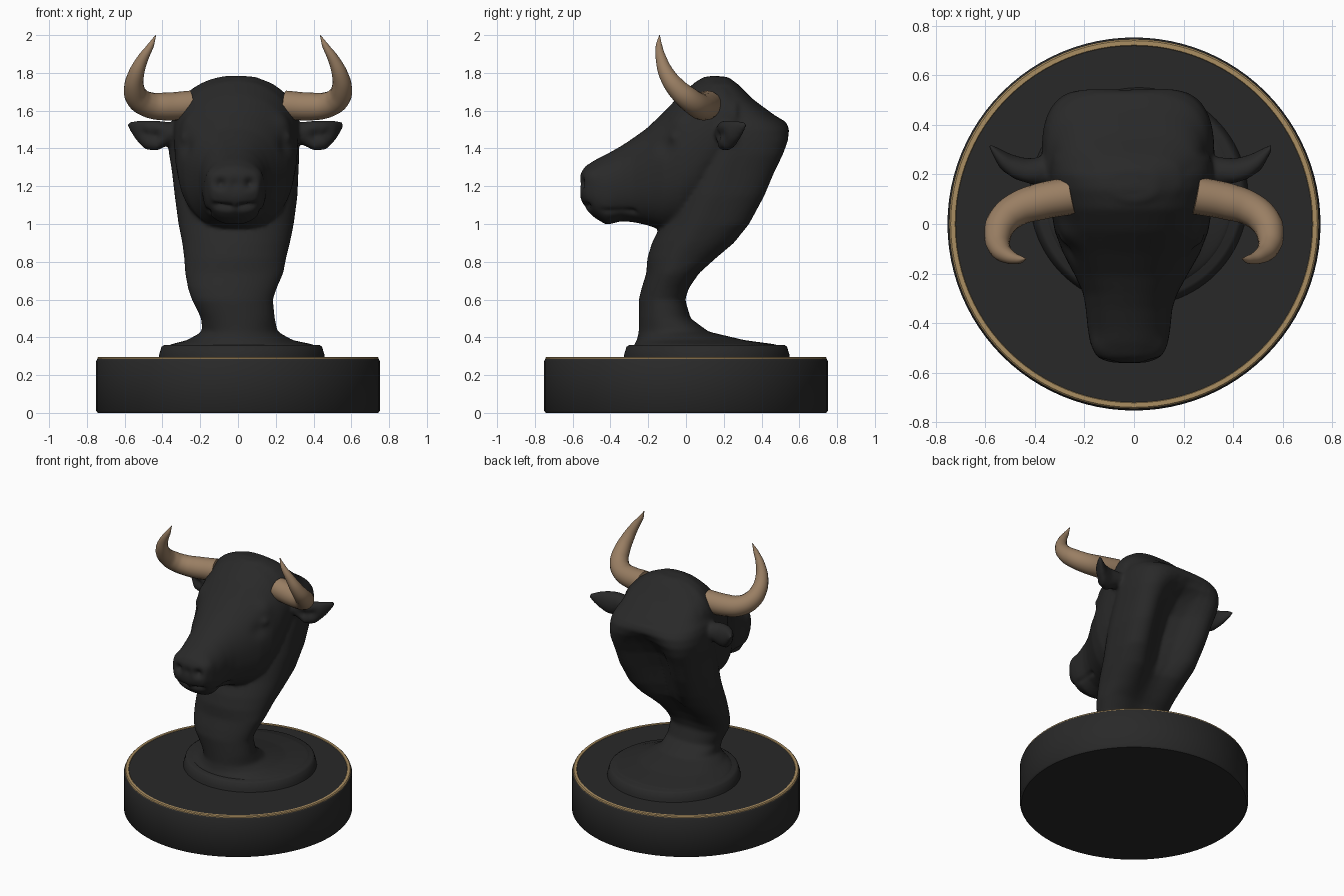
import bpy, bmesh, math
from mathutils import Vector

scene = bpy.context.scene
cube = bpy.data.objects.get("Cube")
if cube:
    bpy.data.objects.remove(cube, do_unlink=True)


def material(name, rgb):
    m = bpy.data.materials.new(name)
    m.use_nodes = True
    m.diffuse_color = (*rgb, 1)
    m.node_tree.nodes["Principled BSDF"].inputs["Base Color"].default_value = (*rgb, 1)
    return m


black = material("matte black", (0.022, 0.022, 0.022))
horn_brown = material("horn brown", (0.32, 0.21, 0.125))
gold = material("antique gold", (0.40, 0.27, 0.12))


def add_object(name, data, mat):
    ob = bpy.data.objects.new(name, data)
    scene.collection.objects.link(ob)
    data.materials.clear()
    data.materials.append(mat)
    return ob


def smooth(ob, angle=40):
    bpy.ops.object.select_all(action='DESELECT')
    ob.select_set(True)
    bpy.context.view_layer.objects.active = ob
    bpy.ops.object.shade_smooth_by_angle(angle=math.radians(angle))


def skin(bm, rings):
    """Bridge a list of point rings and cap both ends."""
    loops = [[bm.verts.new(p) for p in r] for r in rings]
    n = len(loops[0])
    for a, b in zip(loops, loops[1:]):
        for i in range(n):
            j = (i + 1) % n
            bm.faces.new((a[i], a[j], b[j], b[i]))
    bm.faces.new(loops[0])
    bm.faces.new(loops[-1])


def oval(upper, lower, count=48):
    """Unit superellipse with its own squareness for each half."""
    pts = []
    for i in range(count):
        a = math.tau * i / count
        c, s = math.cos(a), math.sin(a)
        power = upper if s >= 0 else lower
        pts.append((math.copysign(abs(c) ** (2 / power), c),
                    math.copysign(abs(s) ** (2 / power), s)))
    return pts


def lathe(name, profile, mat, centre=(0, 0), count=96):
    bm = bmesh.new()
    skin(bm, [[(r * math.cos(math.tau * i / count), r * math.sin(math.tau * i / count), z)
               for i in range(count)] for r, z in profile])
    bmesh.ops.recalc_face_normals(bm, faces=bm.faces)
    me = bpy.data.meshes.new(name)
    bm.to_mesh(me)
    bm.free()
    ob = add_object(name, me, mat)
    ob.location = (*centre, 0)
    smooth(ob)


# Round base, gold trim and plinth
lathe("base", [(0.742, 0), (0.752, 0.012), (0.752, 0.272), (0.744, 0.286)], black)
lathe("base_top", [(0.722, 0.27), (0.722, 0.293)], black)
lathe("gold_trim", [(0.745, 0.28), (0.745, 0.29), (0.739, 0.296), (0.721, 0.296), (0.716, 0.289)], gold)
lathe("plinth", [(0.442, 0.28), (0.437, 0.31), (0.425, 0.35), (0.41, 0.36)], black, (0.02, 0.11))

bm = bmesh.new()

# Neck: height, front y, back y, middle x, half width, depth of the hollow at the back
NECK = [
    (0.335, -0.285, 0.51, 0.02, 0.405, 0), (0.362, -0.275, 0.48, 0.02, 0.38, 0),
    (0.385, -0.26, 0.31, 0.01, 0.28, 0), (0.43, -0.25, 0.12, 0.01, 0.20, 0),
    (0.50, -0.25, 0.025, 0, 0.195, 0), (0.60, -0.25, -0.005, -0.03, 0.215, 0.01),
    (0.66, -0.235, 0.015, -0.03, 0.235, 0.02), (0.74, -0.21, 0.07, -0.02, 0.26, 0.04),
    (0.82, -0.205, 0.16, -0.015, 0.27, 0.07), (0.90, -0.18, 0.255, -0.01, 0.285, 0.10),
    (1.00, -0.13, 0.335, -0.01, 0.305, 0.13), (1.15, -0.08, 0.415, -0.01, 0.325, 0.16),
    (1.28, -0.04, 0.47, -0.015, 0.335, 0.16), (1.37, 0.0, 0.515, -0.02, 0.345, 0.13),
    (1.44, 0.0, 0.54, -0.025, 0.348, 0.07), (1.50, 0.0, 0.548, -0.025, 0.342, 0.02),
    (1.54, 0.0, 0.53, -0.025, 0.328, 0), (1.575, 0.0, 0.47, -0.02, 0.31, 0),
    (1.66, 0.03, 0.355, -0.01, 0.28, 0), (1.74, 0.06, 0.275, 0, 0.19, 0),
    (1.78, 0.09, 0.22, 0, 0.09, 0)]
rings = []
for z, front, back, mid_x, w, hollow in NECK:
    mid, reach = (front + back) / 2, (back - front) / 2
    shape = [(c, reach * s - (hollow * math.exp(-(c / 0.5) ** 2) if s > 0 else 0))
             for c, s in oval(2.9 if z > 0.95 else 2.3, 2.0)]
    fit = reach / max(d for c, d in shape)
    rings.append([(mid_x + w * c, mid + (d * fit if d > 0 else d), z) for c, d in shape])
skin(bm, rings)

# Head: y, top z, bottom z, middle x, half width
HEAD = [
    (-0.56, 1.265, 1.14, -0.02, 0.09), (-0.535, 1.305, 1.08, -0.02, 0.13),
    (-0.48, 1.34, 1.03, -0.02, 0.157), (-0.42, 1.37, 0.995, -0.02, 0.167),
    (-0.34, 1.415, 1.015, -0.02, 0.175), (-0.28, 1.455, 1.01, -0.015, 0.19),
    (-0.21, 1.505, 0.995, -0.012, 0.225), (-0.12, 1.59, 0.965, -0.01, 0.275),
    (-0.03, 1.685, 0.97, -0.01, 0.31), (0.06, 1.76, 1.04, -0.01, 0.325),
    (0.14, 1.787, 1.16, -0.01, 0.33), (0.2, 1.78, 1.27, -0.01, 0.33),
    (0.27, 1.725, 1.4, -0.01, 0.32)]
skin(bm, [[(mid_x + w * c, y, (top + low) / 2 + (top - low) / 2 * s) for c, s in oval(2.2, 2.35)]
          for y, top, low, mid_x, w in HEAD])

# Ears: centre, half thickness, half height
EAR = [
    (0.27, 0.22, 1.48, 0.06, 0.04), (0.35, 0.21, 1.48, 0.06, 0.06),
    (0.42, 0.205, 1.467, 0.06, 0.082), (0.48, 0.225, 1.472, 0.055, 0.078),
    (0.525, 0.26, 1.495, 0.042, 0.055), (0.555, 0.295, 1.515, 0.024, 0.03),
    (0.572, 0.315, 1.525, 0.01, 0.012)]
for side in (1, -1):
    skin(bm, [[(side * x - 0.012, y + ry * c, z + rz * s) for c, s in oval(2, 2, 24)]
              for x, y, z, ry, rz in EAR])
bmesh.ops.recalc_face_normals(bm, faces=bm.faces)

# Fuse the parts into one smooth skin
rough = bpy.data.meshes.new("rough_bust")
bm.to_mesh(rough)
bm.free()
rough_ob = add_object("rough_bust", rough, black)
remesh = rough_ob.modifiers.new("fuse", 'REMESH')
remesh.mode = 'VOXEL'
remesh.voxel_size = 0.011
relax = rough_ob.modifiers.new("relax", 'SMOOTH')
relax.factor = 0.5
relax.iterations = 10
graph = bpy.context.evaluated_depsgraph_get()
bust_mesh = bpy.data.meshes.new_from_object(rough_ob.evaluated_get(graph))
bpy.data.objects.remove(rough_ob, do_unlink=True)
bust_mesh.name = "bust"

# Sculpted details: position, radius, push along the surface
DABS = [
    ((0.08, -0.55, 1.215), 0.028, -0.035),    # nostril
    ((0.12, -0.50, 1.26), 0.045, 0.012),      # nostril wing
    ((0.0, -0.56, 1.21), 0.025, -0.008),      # groove of the nose
    ((0.285, -0.07, 1.46), 0.028, 0.013),     # eye
    ((0.26, -0.11, 1.41), 0.05, -0.014),      # under the eye
    ((0.26, -0.05, 1.54), 0.06, 0.014),       # brow
    ((0.43, 0.14, 1.465), 0.045, -0.035),     # ear cup
    ((0.49, 0.175, 1.475), 0.035, -0.02)]     # ear cup tip
DABS += [((0.15, -0.46 + 0.02 * i, 1.06), 0.018, -0.012) for i in range(10)]
DABS += [((0.02 * i, -0.53, 1.09), 0.02, -0.016) for i in range(1, 7)]
bm = bmesh.new()
bm.from_mesh(bust_mesh)
bm.normal_update()
for v in bm.verts:
    mirrored = Vector((abs(v.co.x + 0.016), v.co.y, v.co.z))
    push = 0
    for spot, radius, amount in DABS:
        d = (mirrored - Vector(spot)).length / radius
        if d < 3:
            push += amount * math.exp(-d * d)
    v.co += v.normal * push
bm.to_mesh(bust_mesh)
bm.free()
bust = add_object("bust", bust_mesh, black)
smooth(bust, 70)

# Horns: centre and radius along the curve
HORN = [
    (0.25, 0.115, 1.63, 0.076), (0.38, 0.09, 1.622, 0.074), (0.47, 0.06, 1.63, 0.068),
    (0.53, 0.01, 1.665, 0.063), (0.55, -0.05, 1.72, 0.054), (0.54, -0.10, 1.79, 0.043),
    (0.507, -0.13, 1.87, 0.03), (0.462, -0.143, 1.945, 0.017), (0.435, -0.14, 2.0, 0.002)]
for side, name in ((1, "left_horn"), (-1, "right_horn")):
    curve = bpy.data.curves.new(name, 'CURVE')
    curve.dimensions = '3D'
    curve.bevel_depth = 1
    curve.bevel_resolution = 6
    curve.use_fill_caps = True
    spline = curve.splines.new('BEZIER')
    spline.bezier_points.add(len(HORN) - 1)
    spline.resolution_u = 6
    for point, (x, y, z, r) in zip(spline.bezier_points, HORN):
        point.co = (side * x, y, z)
        point.radius = r
        point.handle_left_type = point.handle_right_type = 'AUTO'
    add_object(name, curve, horn_brown)
